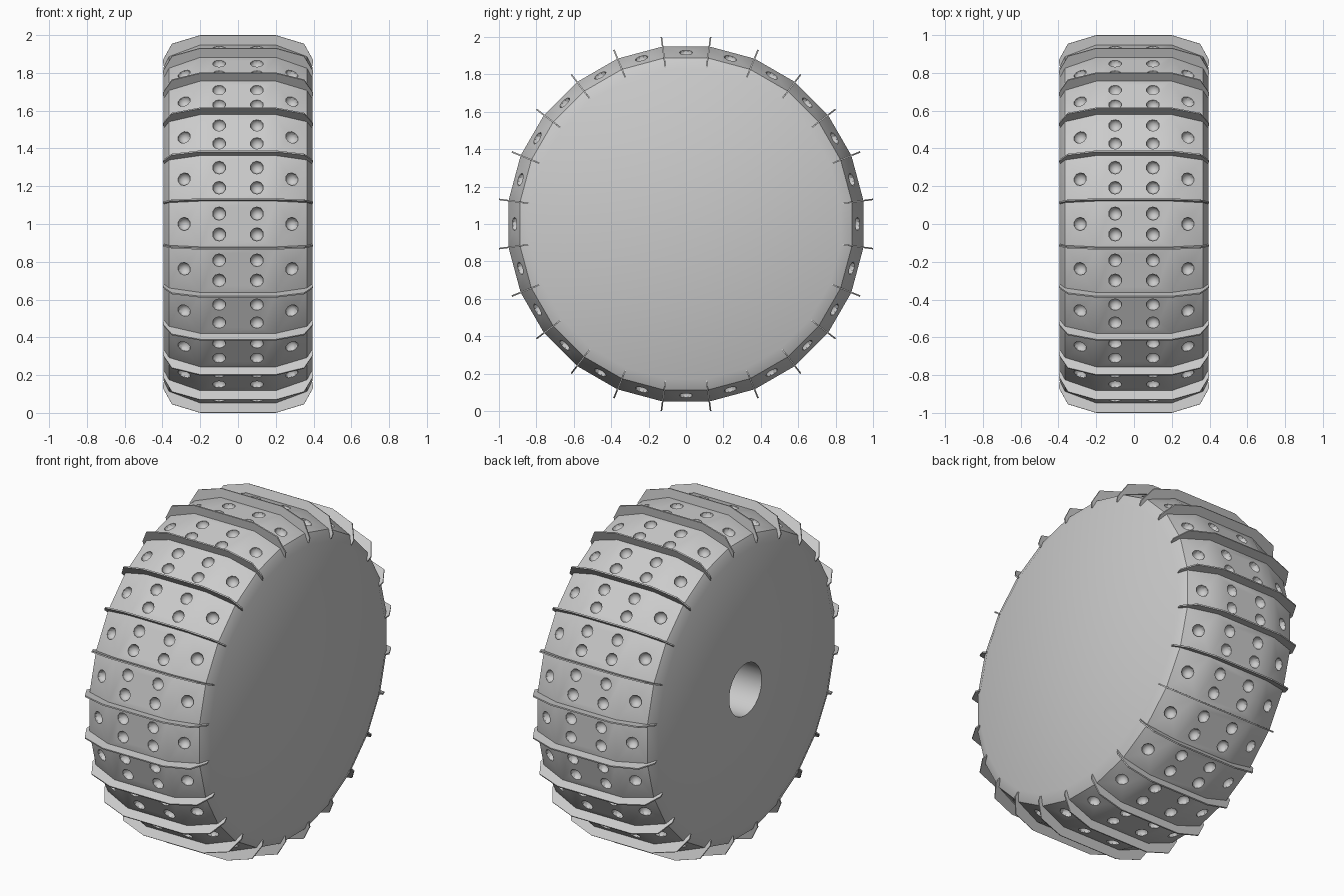
import bpy, bmesh, math
from mathutils import Vector, Matrix

if "Cube" in bpy.data.objects:
    bpy.data.objects.remove(bpy.data.objects["Cube"])

N = 24                      # segments around the wheel
STEP = 2 * math.pi / N
CENTRE = Vector((0, 0, 1))


def finish(name, bm):
    bmesh.ops.recalc_face_normals(bm, faces=bm.faces)
    mesh = bpy.data.meshes.new(name)
    bm.to_mesh(mesh)
    bm.free()
    obj = bpy.data.objects.new(name, mesh)
    bpy.context.collection.objects.link(obj)
    return obj


def spot(x, r, a):
    return CENTRE + Vector((x, r * math.sin(a), r * math.cos(a)))


# Wheel body: one closed profile (x, radius) turned around the x axis
profile = [(0.395, 0.835), (0.365, 0.895), (0.2, 0.957), (-0.2, 0.957),
           (-0.365, 0.895), (-0.395, 0.835),     # tread and shoulders
           (-0.395, 0.155), (-0.1, 0.155)]       # flat left face, axle hole
bm = bmesh.new()
rings = [[bm.verts.new(spot(x, r, (i + 0.5) * STEP)) for i in range(N)]
         for x, r in profile]
for a, b in zip(rings, rings[1:]):
    for i in range(N):
        j = (i + 1) % N
        bm.faces.new((a[i], a[j], b[j], b[i]))
bm.faces.new(rings[0])
bm.faces.new(rings[-1])
body = finish("tire_body", bm)

# Round dimples: four on each tread panel, one on each shoulder panel
bm = bmesh.new()
tilt = math.atan2(0.062, 0.165)
for k in range(N):
    turn = Matrix.Translation(CENTRE) @ Matrix.Rotation(k * STEP, 4, 'X')
    spots = [(x, y, 0.949, 0) for x in (-0.1, 0.1) for y in (-0.055, 0.055)]
    spots += [(s * 0.285, 0, 0.917, s * tilt) for s in (-1, 1)]
    for x, y, r, t in spots:
        bmesh.ops.create_uvsphere(
            bm, u_segments=10, v_segments=7, radius=0.036,
            matrix=turn @ Matrix.Translation((x, y, r)) @ Matrix.Rotation(t, 4, 'Y'))
cutter = finish("dimple_cutter", bm)
cutter.hide_render = True
mod = body.modifiers.new("dimples", 'BOOLEAN')
mod.operation = 'DIFFERENCE'
mod.solver = 'EXACT'
mod.object = cutter
bpy.context.view_layer.objects.active = body
body.select_set(True)
bpy.ops.object.modifier_apply(modifier=mod.name)
bpy.data.objects.remove(cutter, do_unlink=True)
bpy.ops.object.shade_smooth_by_angle(angle=math.radians(30))

# Thin tread fins at every seam between panels
half = [(0.2, 1.008), (0.35, 0.962), (0.398, 0.875), (0.394, 0.845), (0.2, 0.885)]
outline = half + [(-x, r) for x, r in reversed(half)]
bm = bmesh.new()
for k in range(N):
    a = (k + 0.5) * STEP
    side = Vector((0, math.cos(a), -math.sin(a))) * 0.004
    lo = [bm.verts.new(spot(x, r, a) - side) for x, r in outline]
    hi = [bm.verts.new(spot(x, r, a) + side) for x, r in outline]
    bm.faces.new(lo)
    bm.faces.new(hi)
    for i in range(len(outline)):
        j = (i + 1) % len(outline)
        bm.faces.new((lo[i], lo[j], hi[j], hi[i]))
finish("tread_fins", bm)
